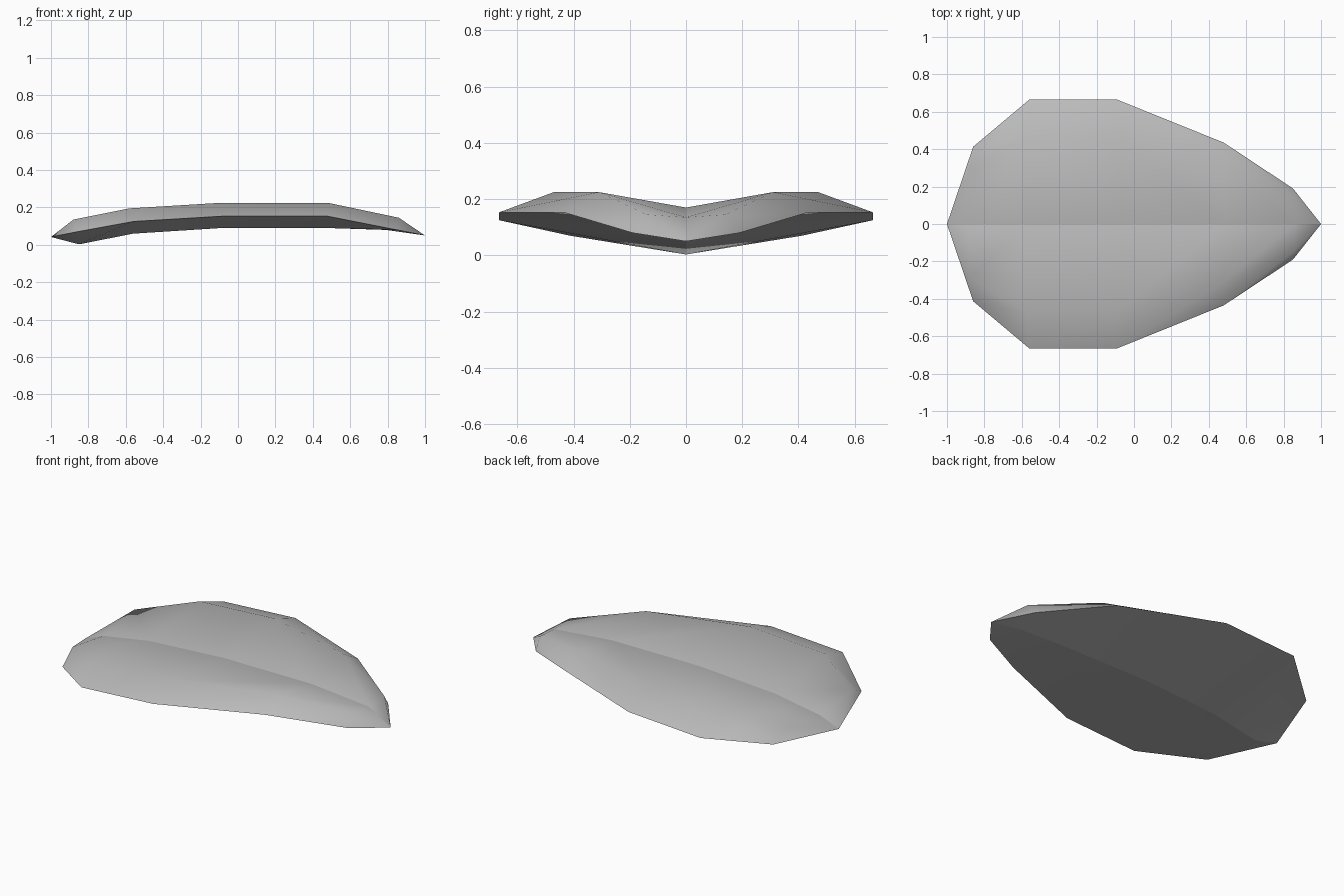
import bpy
import bmesh

cube = bpy.data.objects.get("Cube")
if cube:
    bpy.data.objects.remove(cube, do_unlink=True)

grey = bpy.data.materials.new("stone_grey")
grey.use_nodes = True
colour = (0.5, 0.5, 0.5, 1)
grey.diffuse_color = colour
grey.node_tree.nodes["Principled BSDF"].inputs["Base Color"].default_value = colour

# Lines running from the blunt tail to the pointed tip
keel = [(-.85, 0, .003), (-.56, 0, .06), (-.09, 0, .09), (.48, 0, .09), (.79, 0, .08)]
rim = [(-.86, .413, .07), (-.56, .665, .125), (-.09, .665, .153), (.48, .435, .153), (.85, .19, .08)]
ridge = [(-.88, .29, .135), (-.58, .47, .195), (-.09, .47, .225), (.48, .31, .225), (.86, .14, .145)]
valley = [(-.88, 0, .09), (-.58, 0, .14), (-.09, 0, .17), (.48, 0, .17), (.86, 0, .135)]
tail, tip = (-1, 0, .042), (1, 0, .05)

bm = bmesh.new()


def add_line(points, side):
    return [bm.verts.new((x, y * side, z)) for x, y, z in points]


def crease(line):
    for a, b in zip(line, line[1:]):
        edge = bm.edges.get((a, b))
        if edge:
            edge.smooth = False


tail_v, tip_v = add_line([tail, tip], 1)
keel_v, valley_v = add_line(keel, 1), add_line(valley, 1)

# Two mirrored halves: underside, outer wall and dished upper face
for side in (1, -1):
    rim_v, ridge_v = add_line(rim, side), add_line(ridge, side)
    lines = [keel_v, rim_v, ridge_v, valley_v]
    for low, high in zip(lines, lines[1:]):
        for i in range(len(low) - 1):
            bm.faces.new((low[i], low[i + 1], high[i + 1], high[i]))
        bm.faces.new((tail_v, low[0], high[0]))
        bm.faces.new((tip_v, high[-1], low[-1]))
    crease([tail_v] + rim_v + [tip_v])

# Crisp folds along the middle
crease([tail_v] + keel_v + [tip_v])
crease([tail_v] + valley_v + [tip_v])

bmesh.ops.recalc_face_normals(bm, faces=bm.faces)
for face in bm.faces:
    face.smooth = True

mesh = bpy.data.meshes.new("folded_leaf")
bm.to_mesh(mesh)
bm.free()
mesh.materials.append(grey)
leaf = bpy.data.objects.new("folded_leaf", mesh)
bpy.context.collection.objects.link(leaf)
